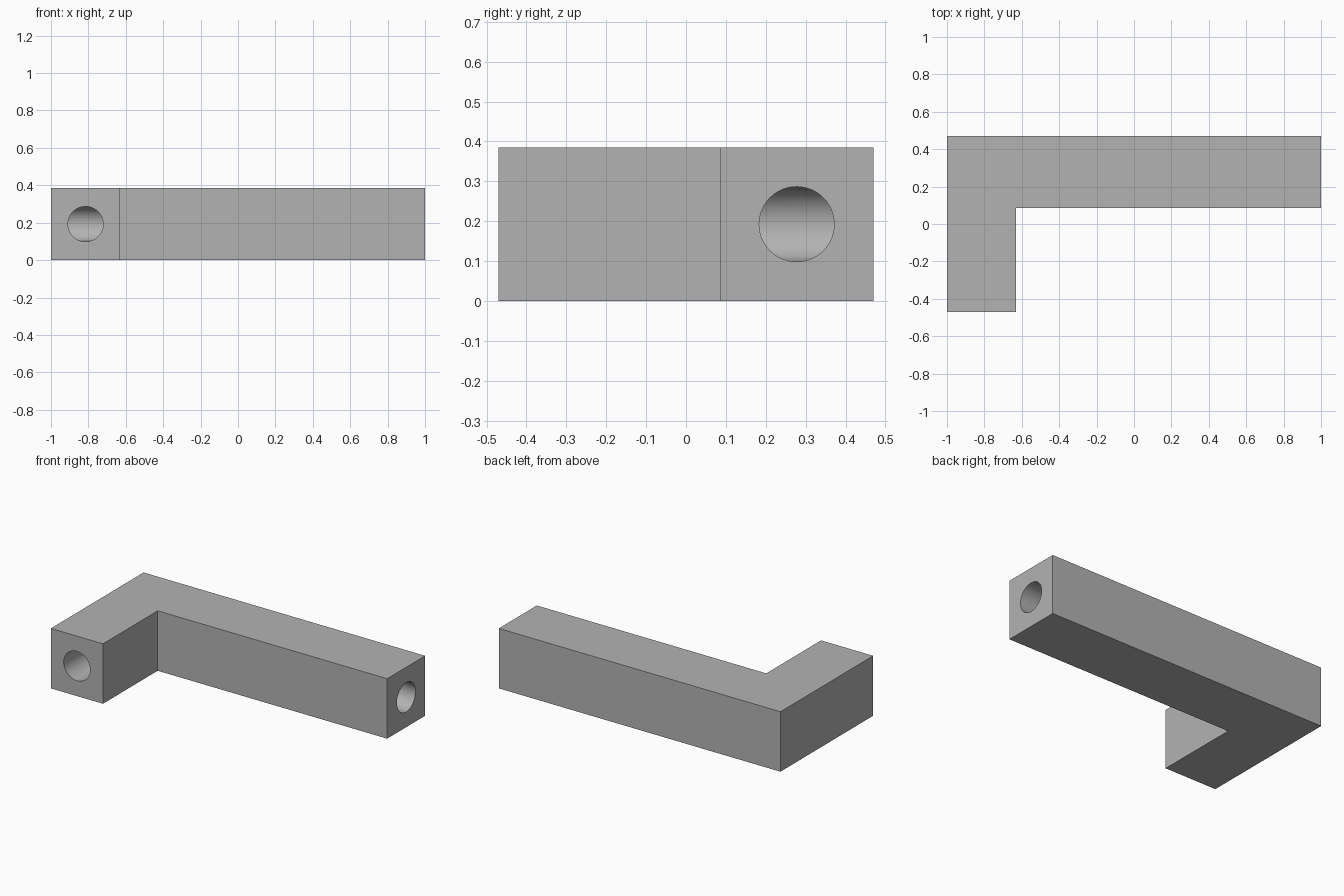
import bpy
import bmesh
import math

cube = bpy.data.objects.get("Cube")
if cube:
    bpy.data.objects.remove(cube, do_unlink=True)

X0, X1, X_IN = -1.0, 1.0, -0.63
Y0, Y1, Y_IN = -0.47, 0.47, 0.085
HEIGHT = 0.385
BORE_X, BORE_Y, BORE_R = (X0 + X_IN) / 2, (Y1 + Y_IN) / 2, 0.094
SIDES = 64

grey = bpy.data.materials.new("plain grey")
grey.use_nodes = True
colour = (0.45, 0.45, 0.45, 1)
grey.diffuse_color = colour
grey.node_tree.nodes["Principled BSDF"].inputs["Base Color"].default_value = colour


def make_object(name, bm):
    bmesh.ops.recalc_face_normals(bm, faces=bm.faces)
    mesh = bpy.data.meshes.new(name)
    bm.to_mesh(mesh)
    bm.free()
    mesh.materials.append(grey)
    obj = bpy.data.objects.new(name, mesh)
    bpy.context.collection.objects.link(obj)
    return obj


# L-shaped square bar, extruded from its plan outline
bm = bmesh.new()
outline = [(X0, Y0), (X_IN, Y0), (X_IN, Y_IN), (X1, Y_IN), (X1, Y1), (X0, Y1)]
base = bm.faces.new([bm.verts.new((x, y, 0)) for x, y in outline])
top = bmesh.ops.extrude_face_region(bm, geom=[base], use_keep_orig=True)
bmesh.ops.translate(bm, vec=(0, 0, HEIGHT),
                    verts=[v for v in top["geom"] if isinstance(v, bmesh.types.BMVert)])
bar = make_object("elbow_bar", bm)

# Round bore through both arms, mitred where they meet
bm = bmesh.new()
rings = [[], [], []]
for i in range(SIDES):
    a = math.tau * i / SIDES
    side, z = BORE_R * math.cos(a), HEIGHT / 2 + BORE_R * math.sin(a)
    x, y = BORE_X + side, BORE_Y - side
    for ring, co in zip(rings, [(x, Y0 - 0.1, z), (x, y, z), (X1 + 0.1, y, z)]):
        ring.append(bm.verts.new(co))
for a, b in zip(rings, rings[1:]):
    for i in range(SIDES):
        j = (i + 1) % SIDES
        bm.faces.new((a[i], a[j], b[j], b[i]))
bm.faces.new(rings[0])
bm.faces.new(rings[2])
cutter = make_object("bore_cutter", bm)
cutter.hide_render = True

# Cut the bore, then drop the cutter
cut = bar.modifiers.new("bore", "BOOLEAN")
cut.operation = "DIFFERENCE"
cut.solver = "EXACT"
cut.object = cutter
bpy.ops.object.select_all(action="DESELECT")
bar.select_set(True)
bpy.context.view_layer.objects.active = bar
bpy.ops.object.modifier_apply(modifier=cut.name)
bpy.data.objects.remove(cutter, do_unlink=True)
bpy.ops.object.shade_smooth_by_angle(angle=math.radians(30))
